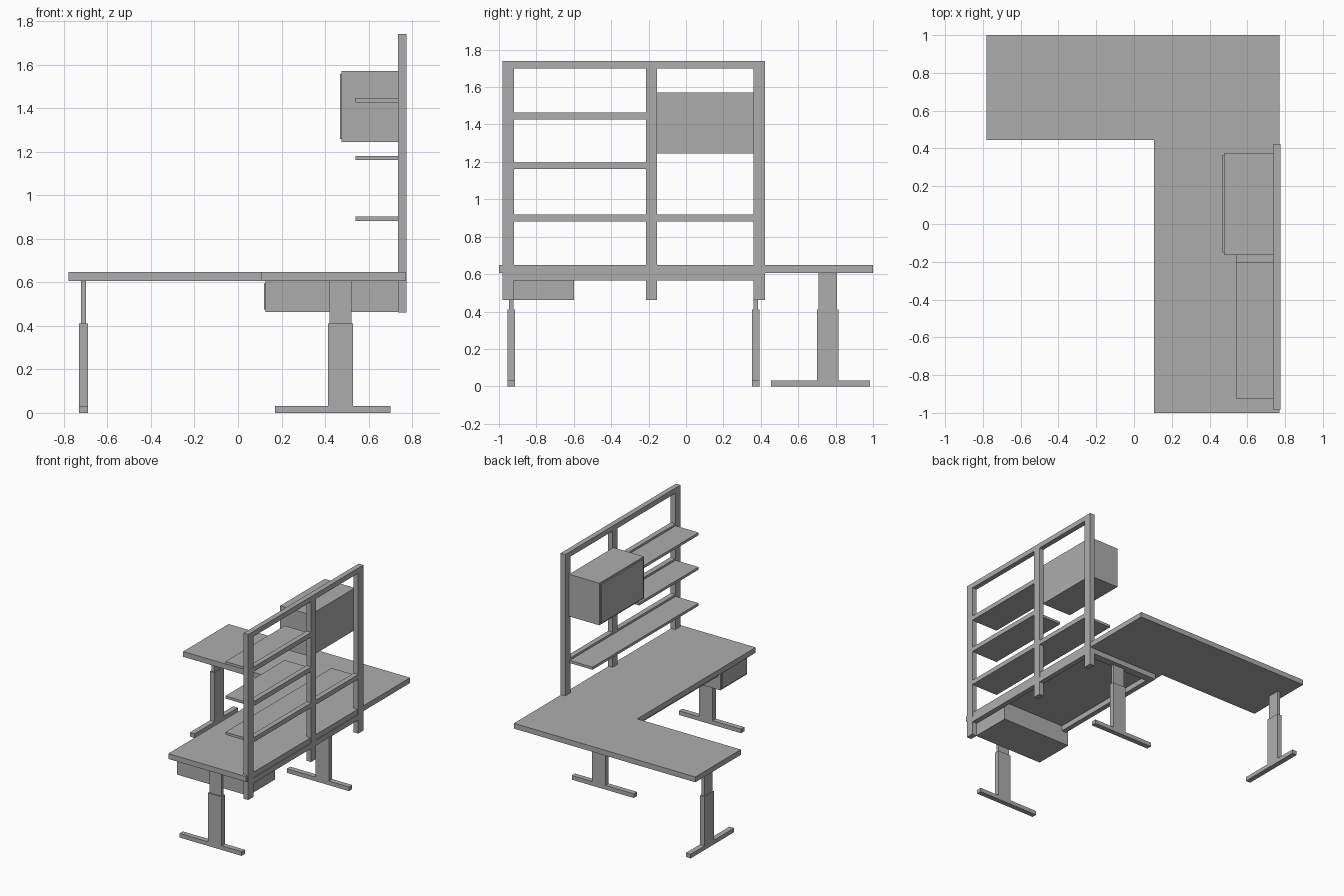
import bpy
import bmesh

cube = bpy.data.objects.get("Cube")
if cube:
    bpy.data.objects.remove(cube, do_unlink=True)

grey = bpy.data.materials.new("plain_grey")
grey.use_nodes = True
COLOUR = (0.42, 0.42, 0.42, 1)
grey.diffuse_color = COLOUR
grey.node_tree.nodes["Principled BSDF"].inputs["Base Color"].default_value = COLOUR


def prism(name, outline, z):
    """Extrude a flat outline from z[0] to z[1]."""
    bm = bmesh.new()
    base = bm.faces.new([bm.verts.new((x, y, z[0])) for x, y in outline])
    top = bmesh.ops.extrude_face_region(bm, geom=[base])["geom"]
    bmesh.ops.translate(bm, vec=(0, 0, z[1] - z[0]),
                        verts=[v for v in top if isinstance(v, bmesh.types.BMVert)])
    bmesh.ops.recalc_face_normals(bm, faces=bm.faces)
    mesh = bpy.data.meshes.new(name)
    bm.to_mesh(mesh)
    bm.free()
    mesh.materials.append(grey)
    obj = bpy.data.objects.new(name, mesh)
    bpy.context.collection.objects.link(obj)
    return obj


def box(name, x, y, z):
    return prism(name, [(x[0], y[0]), (x[1], y[0]), (x[1], y[1]), (x[0], y[1])], z)


# L-shaped desktop
UNDER = 0.607
prism("desktop", [(0.105, -1), (0.77, -1), (0.77, 1), (-0.78, 1),
                  (-0.78, 0.445), (0.105, 0.445)], (UNDER, 0.648))


# Lifting legs: foot, outer column, inner column
def leg(name, across, along, foot_span, along_x):
    parts = [("foot", 0.02, foot_span, (0, 0.032)),
             ("outer_column", 0.02, (along - 0.058, along + 0.058), (0.032, 0.41)),
             ("inner_column", 0.012, (along - 0.05, along + 0.05), (0.41, UNDER))]
    for part, half, span, z in parts:
        thin = (across - half, across + half)
        x, y = (span, thin) if along_x else (thin, span)
        box(f"{name}_{part}", x, y, z)


leg("front_leg", -0.935, 0.471, (0.17, 0.70), True)
leg("middle_leg", 0.374, 0.471, (0.17, 0.70), True)
leg("return_leg", -0.71, 0.758, (0.455, 0.985), False)

# Upright frame
FRAME = (0.735, 0.775)
posts = {"front": (-0.982, -0.92), "middle": (-0.215, -0.155), "back": (0.36, 0.423)}
for side, y in posts.items():
    box(f"{side}_post", FRAME, y, (0.462, 1.70 if side != "middle" else 1.705))
box("top_beam", FRAME, (-0.982, 0.423), (1.70, 1.74))

# Shelves, each with a rail in the frame
for name, z, end in [("low", 0.882, 0.37), ("middle", 1.161, -0.2), ("high", 1.427, -0.2)]:
    box(f"{name}_shelf", (0.54, 0.735), (-0.925, end), (z, z + 0.02))
    box(f"{name}_shelf_rail", FRAME, (-0.92, min(end, 0.36)), (z, z + 0.036))

# Rails under the desktop
RAIL = (0.566, UNDER)
box("under_back_rail", FRAME, (-0.92, 0.36), RAIL)
box("under_front_rail", (0.147, 0.187), (-0.6, 0.36), RAIL)
box("under_side_rail", (0.147, 0.735), (0.36, 0.42), RAIL)


# Cabinet and drawer with inset fronts
def storage(name, x, y, z):
    box(f"{name}_body", x, y, z)
    gap = 0.013
    box(f"{name}_front", (x[0] - 0.008, x[0]), (y[0] + gap, y[1] - gap),
        (z[0] + gap, z[1] - gap))


storage("cabinet", (0.476, 0.735), (-0.165, 0.377), (1.245, 1.57))
storage("drawer", (0.127, 0.735), (-0.925, -0.6), (0.463, UNDER))
